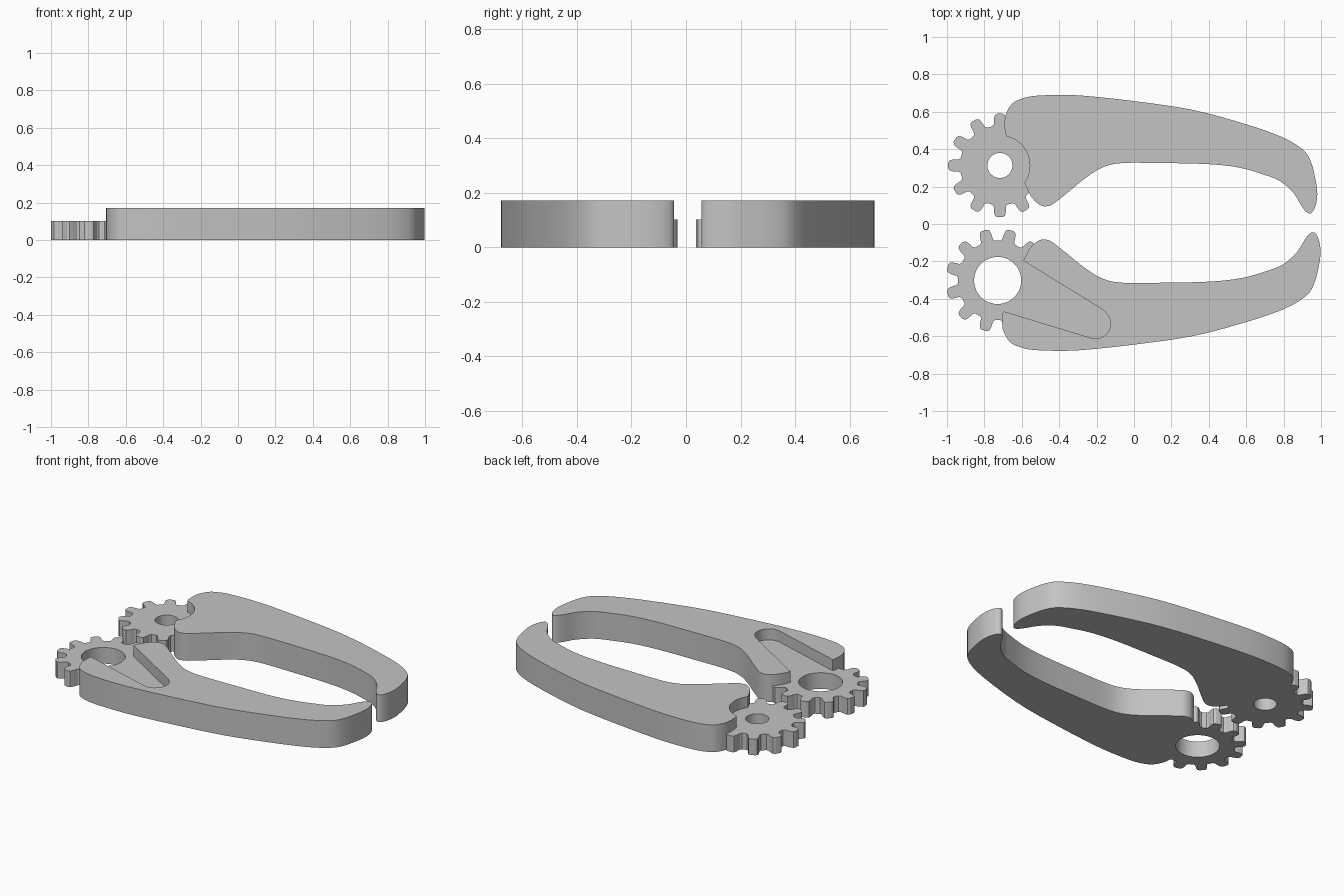
import bpy, bmesh, math
from mathutils import Vector

if "Cube" in bpy.data.objects:
    bpy.data.objects.remove(bpy.data.objects["Cube"], do_unlink=True)

ARM_TOP, GEAR_TOP, TEETH = 0.172, 0.102, 12

grey = bpy.data.materials.new("plain grey")
grey.use_nodes = True
colour = (0.55, 0.55, 0.55, 1)
grey.diffuse_color = colour
grey.node_tree.nodes["Principled BSDF"].inputs["Base Color"].default_value = colour


def prism(name, outline, low, high):
    """Extrude a flat outline between two heights."""
    bm = bmesh.new()
    face = bm.faces.new([bm.verts.new((x, y, low)) for x, y in outline])
    ext = bmesh.ops.extrude_face_region(bm, geom=[face])
    top = [v for v in ext["geom"] if isinstance(v, bmesh.types.BMVert)]
    bmesh.ops.translate(bm, verts=top, vec=(0, 0, high - low))
    bmesh.ops.recalc_face_normals(bm, faces=bm.faces)
    mesh = bpy.data.meshes.new(name)
    bm.to_mesh(mesh)
    bm.free()
    mesh.materials.append(grey)
    obj = bpy.data.objects.new(name, mesh)
    bpy.context.collection.objects.link(obj)
    return obj


def combine(obj, other, operation):
    """Apply a boolean and discard the second solid."""
    mod = obj.modifiers.new(operation.lower(), "BOOLEAN")
    mod.operation, mod.solver, mod.object = operation, "EXACT", other
    bpy.context.view_layer.objects.active = obj
    bpy.ops.object.modifier_apply(modifier=mod.name)
    bpy.data.objects.remove(other, do_unlink=True)


def arc(cx, cy, r, start=0, end=360, steps=48):
    angles = [math.radians(start + (end - start) * i / steps) for i in range(steps)]
    return [(cx + r * math.cos(a), cy + r * math.sin(a)) for a in angles]


def smooth_path(points, steps=3):
    """Catmull-Rom curve through an open row of points."""
    p = [Vector(q) for q in points]
    p = [p[0]] + p + [p[-1]]
    out = []
    for a, b, c, d in zip(p, p[1:], p[2:], p[3:]):
        for i in range(steps):
            t = i / steps
            out.append(b + 0.5 * t * (c - a + t * (2 * a - 5 * b + 4 * c - d
                                                   + t * (3 * b - a - 3 * c + d))))
    return out + [p[-1]]


def gear_outline(cx, cy, first):
    """Toothed wheel: each tooth is a short radius and angle profile."""
    half = [(.213, -11), (.222, -8.5), (.255, -7), (.271, -5.5), (.277, -3)]
    tooth = half + [(r, -a) for r, a in reversed(half)]
    out = []
    for i in range(TEETH):
        for r, a in tooth:
            t = math.radians(first + i * 360 / TEETH + a)
            out.append((cx + r * math.cos(t), cy + r * math.sin(t)))
    return out


# Claw outline, from the back of the gear round the tip to its front
claw = smooth_path([
    (-.69, .49), (-.69, .57), (-.655, .64), (-.6, .67), (-.53, .685), (-.4, .69),
    (-.26, .685), (0, .657), (.3, .613), (.56, .545), (.78, .47), (.9, .4),
    (.945, .335), (.97, .24), (.98, .16), (.97, .095), (.95, .06), (.928, .06),
    (.9, .09), (.853, .166), (.78, .23), (.7, .262), (.57, .3), (.4, .32),
    (.14, .326), (-.06, .326), (-.163, .305), (-.254, .25), (-.345, .176),
    (-.425, .112), (-.46, .096), (-.5, .1), (-.548, .144), (-.586, .22)])
mirrored_claw = [(x * 1.018, .012 - y) for x, y in claw]

# Round seat above one gear, open-ended arm slot above the other
round_recess = arc(-.717, .313, .16)
slot_recess = (arc(-.205, -.533, .08, -106, 58, 14)
               + [(-.163, -.46), (-.59, -.198), (-.76, -.09), (-.95, -.39)])

for side, outline, recess, centre, first, bore in (
        ("back", claw, round_recess, (-.717, .313), 0, .067),
        ("front", mirrored_claw, slot_recess, (-.729, -.302), 15, .126)):
    arm = prism(side + "_geared_claw", outline, 0, ARM_TOP)
    combine(arm, prism("recess_cutter", recess, GEAR_TOP, ARM_TOP + .1), "DIFFERENCE")
    combine(arm, prism("gear", gear_outline(*centre, first), 0, GEAR_TOP), "UNION")
    combine(arm, prism("bore_cutter", arc(*centre, bore), -.1, ARM_TOP + .1), "DIFFERENCE")
    bpy.ops.object.select_all(action="DESELECT")
    arm.select_set(True)
    bpy.context.view_layer.objects.active = arm
    bpy.ops.object.shade_smooth_by_angle(angle=math.radians(30))
